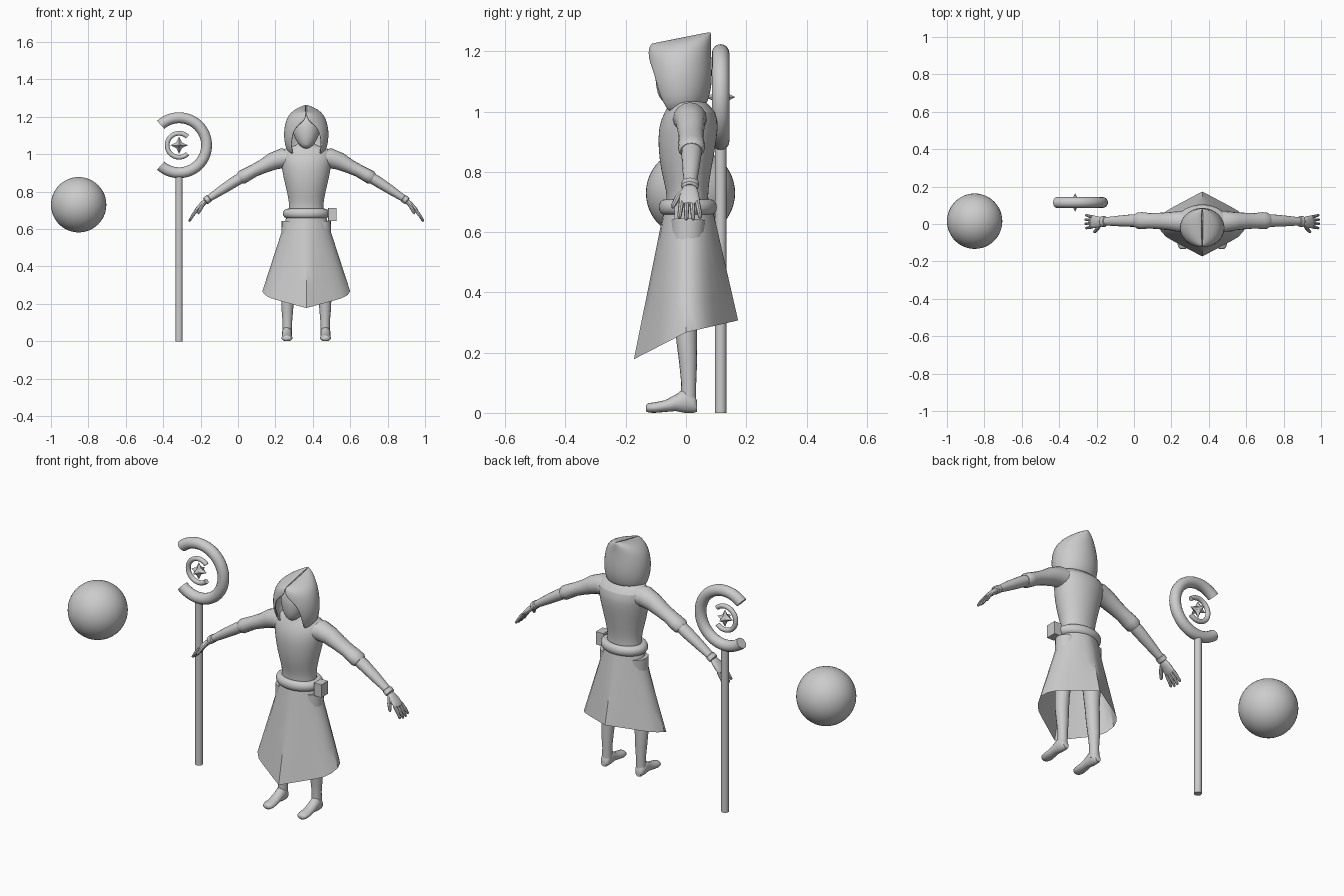
import bpy, bmesh
from math import sin, cos, pi, asin, radians
from mathutils import Vector as V

if "Cube" in bpy.data.objects:
    bpy.data.objects.remove(bpy.data.objects["Cube"])

CX = 0.365                      # centre line of the figure
X, Y, Z = V((1, 0, 0)), V((0, 1, 0)), V((0, 0, 1))


def finish(ob, name, angle=35):
    ob.name = name
    bpy.ops.object.select_all(action='DESELECT')
    ob.select_set(True)
    bpy.context.view_layer.objects.active = ob
    bpy.ops.object.shade_smooth_by_angle(angle=radians(angle))
    return ob


def loft(name, rings, caps=True, closed=True, sub=0, angle=35, thick=0):
    """Skin a row of equal-length point rings."""
    bm = bmesh.new()
    rows = [[bm.verts.new(p) for p in r] for r in rings]
    n = len(rows[0])
    for a, b in zip(rows, rows[1:]):
        for i in range(n if closed else n - 1):
            j = (i + 1) % n
            bm.faces.new((a[i], a[j], b[j], b[i]))
    if caps:
        bm.faces.new(rows[0])
        bm.faces.new(rows[-1])
    bmesh.ops.recalc_face_normals(bm, faces=bm.faces)
    me = bpy.data.meshes.new(name)
    bm.to_mesh(me)
    bm.free()
    ob = bpy.data.objects.new(name, me)
    bpy.context.collection.objects.link(ob)
    finish(ob, name, angle)
    if thick:
        m = ob.modifiers.new("thickness", 'SOLIDIFY')
        m.thickness, m.offset = thick, 0
    if sub:
        ob.modifiers.new("smooth", 'SUBSURF').levels = sub
        ob.modifiers["smooth"].render_levels = sub
    return ob


def ell(c, u, v, a, b, n=20):
    return [c + u * a * cos(2 * pi * i / n) + v * b * sin(2 * pi * i / n) for i in range(n)]


def stack(name, rows, **kw):
    """Horizontal ellipses: z, y centre, x radius, y radius."""
    return loft(name, [ell(V((CX, y, z)), X, Y, a, b, 24) for z, y, a, b in rows], **kw)


def limb(name, rows, s, n=16, **kw):
    """Tube along a path: x offset, y, z, radius across, radius in y."""
    pts = [V((CX + s * x, y, z)) for x, y, z, _, _ in rows]
    rings = []
    for i, (p, r) in enumerate(zip(pts, rows)):
        t = (pts[min(i + 1, len(pts) - 1)] - pts[max(i - 1, 0)]).normalized()
        u = t.cross(Y).normalized()
        rings.append(ell(p, u, u.cross(t), r[3], r[4], n))
    return loft(name, rings, **kw)


# Floating orb
bpy.ops.mesh.primitive_uv_sphere_add(segments=48, ring_count=24, radius=0.148,
                                     location=(-0.852, 0.015, 0.73))
finish(bpy.context.object, "orb")

# Staff: pole, two open rings and a star
SC = V((-0.315, 0.115, 1.048))
loft("staff_pole", [ell(V((SC.x, SC.y, z)), X, Y, 0.019, 0.019) for z in (0, 0.885)])


def arc(name, R, r, a0, a1, n=40):
    rings = []
    for i in range(n + 1):
        a = radians(a0 + (a1 - a0) * i / n)
        d = V((cos(a), 0, sin(a)))
        rings.append(ell(SC + d * R, d, Y, r, r, 16))
    loft(name, rings)


arc("staff_outer_ring", 0.147, 0.029, -132, 132)
arc("staff_inner_ring", 0.064, 0.0125, 45, 315)


def star_ring(y, tip, dip):
    return [SC + V((cos(i * pi / 4), 0, sin(i * pi / 4))) * (dip if i % 2 else tip) + Y * y
            for i in range(8)]


loft("staff_star", [star_ring(*r) for r in
     ((-0.047, .001, .001), (-0.017, .016, .014), (0, .047, .021),
      (0.017, .016, .014), (0.047, .001, .001))], angle=15)

# Robe top with neck
stack("robe_torso", [(.66, .006, .1, .076), (.70, .005, .093, .069), (.74, .004, .092, .07),
                     (.80, 0, .104, .083), (.875, .002, .123, .095), (.95, .008, .136, .101),
                     (1.0, .015, .143, .087), (1.03, .008, .125, .06), (1.043, 0, .07, .048),
                     (1.055, -.005, .04, .04), (1.09, -.012, .036, .038)], sub=1)

# Skirt: diamond section with pointed front and back, slanted hem
half = [(0, -1), (.2, -.86), (.42, -.7), (.63, -.55), (.82, -.4), (.94, -.22), (1, 0)]
quad = half + [(x, -y) for x, y in half[-2::-1]]
outline = quad + [(-x, y) for x, y in quad[-2:0:-1]]
rings = []
for t in (0, .25, .5, .75, 1):
    ring = []
    for x, y in outline:
        m = (x * x + y * y) ** .5
        top = V((CX + .104 * x / m, .008 + .082 * y / m, .67))
        hem_z = .267 + (.04 * y if y > 0 else .089 * y)
        ring.append(top.lerp(V((CX + .235 * x, .173 * y, hem_z)), t))
    rings.append(ring)
loft("skirt", rings, caps=False, angle=40)

# Belt and pouch
bpy.ops.mesh.primitive_torus_add(major_segments=48, minor_segments=16, major_radius=.099,
                                 minor_radius=.026, location=(CX, .006, .683))
bpy.context.object.scale = (1, .77, 1)
finish(bpy.context.object, "belt")
bpy.ops.mesh.primitive_cube_add(size=1, location=(CX + .14, -.01, .678))
pouch = bpy.context.object
pouch.scale = (.045, .058, .07)
bev = pouch.modifiers.new("round", 'BEVEL')
bev.width, bev.segments = .012, 3
finish(pouch, "belt_pouch")

# Head under the hood
stack("head", [(1.03, -.055, .012, .016), (1.045, -.048, .036, .042), (1.08, -.034, .06, .066),
               (1.13, -.024, .078, .08), (1.18, -.02, .074, .076), (1.21, -.015, .05, .055),
               (1.222, -.01, .015, .02)], sub=1)

# Hood: open-fronted shell with a ridge on top
# z, x radius, y centre, y radius, opening half width, tilt
hood = [(1.012, .088, -.008, .072, .07, .25), (1.035, .106, -.016, .086, .077, .12),
        (1.08, .114, -.02, .1, .077, 0), (1.13, .115, -.021, .103, .067, .03),
        (1.175, .106, -.022, .101, .036, .12), (1.205, .094, -.022, .1, .004, .17),
        (1.232, .068, -.02, .1, .001, .2), (1.243, .03, -.018, .097, .001, .2),
        (1.245, .001, -.018, .096, .0003, .2)]
rings = []
for z, rx, yc, ry, w, k in hood:
    A = pi - asin(w / rx)
    ring = []
    for i in range(33):
        a = A * (i / 16 - 1)
        y = yc + ry * cos(a)
        ring.append(V((CX + rx * sin(a), y, z + k * y)))
    rings.append(ring)
loft("hood", rings, caps=False, closed=False, sub=1, angle=60, thick=.01)

# Arms, hands, legs and feet, mirrored
for s, side in ((-1, "right"), (1, "left")):
    limb(side + "_sleeve", [(.07, .012, .975, .05, .06), (.13, .013, .978, .053, .055),
         (.18, .015, .962, .047, .048), (.23, .016, .936, .038, .044), (.28, .017, .912, .034, .041),
         (.32, .018, .89, .036, .045), (.345, .018, .876, .037, .044), (.355, .018, .87, .03, .036)], s)
    limb(side + "_forearm", [(.33, .018, .885, .028, .033), (.38, .018, .855, .029, .033),
         (.45, .016, .81, .025, .028), (.53, .014, .757, .017, .021)], s)
    limb(side + "_cuff", [(.516, .014, .767, .016, .02), (.52, .014, .764, .021, .029),
         (.538, .013, .751, .021, .029), (.542, .013, .748, .015, .02)], s)
    limb(side + "_palm", [(.53, .013, .757, .014, .022), (.555, .012, .733, .015, .03),
         (.58, .011, .708, .013, .036), (.597, .011, .689, .009, .034)], s, sub=1)
    for i in range(4):
        y0, y1 = -.015 + .0175 * i, -.022 + .023 * i
        e = .006 * (i in (1, 2))
        limb(f"{side}_finger_{i + 1}", [(.586, y0, .7, .009, .009), (.606, (y0 + y1) / 2, .675, .0085, .0085),
             (.621 + e / 2, y1, .65 - e, .0065, .0065), (.623 + e / 2, y1, .646 - e, .003, .003)], s, 8)
    limb(side + "_thumb", [(.548, -.004, .738, .01, .01), (.562, -.028, .715, .01, .01),
         (.576, -.042, .688, .008, .008), (.579, -.045, .68, .003, .003)], s, 8)
    limb(side + "_leg", [(.075, .008, .64, .058, .058), (.088, .004, .45, .046, .048),
         (.096, 0, .32, .036, .038), (.1, .002, .24, .035, .034), (.101, .007, .17, .031, .03),
         (.101, .009, .1, .025, .025), (.102, .008, .03, .025, .026)], s)
    # y, bottom, top, half width
    foot = [(.037, .004, .04, .016), (.025, 0, .065, .024), (-.005, 0, .082, .027), (-.035, .006, .06, .026),
            (-.07, .003, .042, .028), (-.105, 0, .035, .03), (-.125, .001, .032, .024), (-.133, .006, .026, .014)]
    loft(side + "_shoe", [ell(V((CX + s * .103, y, (b + t) / 2)), X, Z, w, (t - b) / 2, 16)
                          for y, b, t, w in foot], angle=60)
